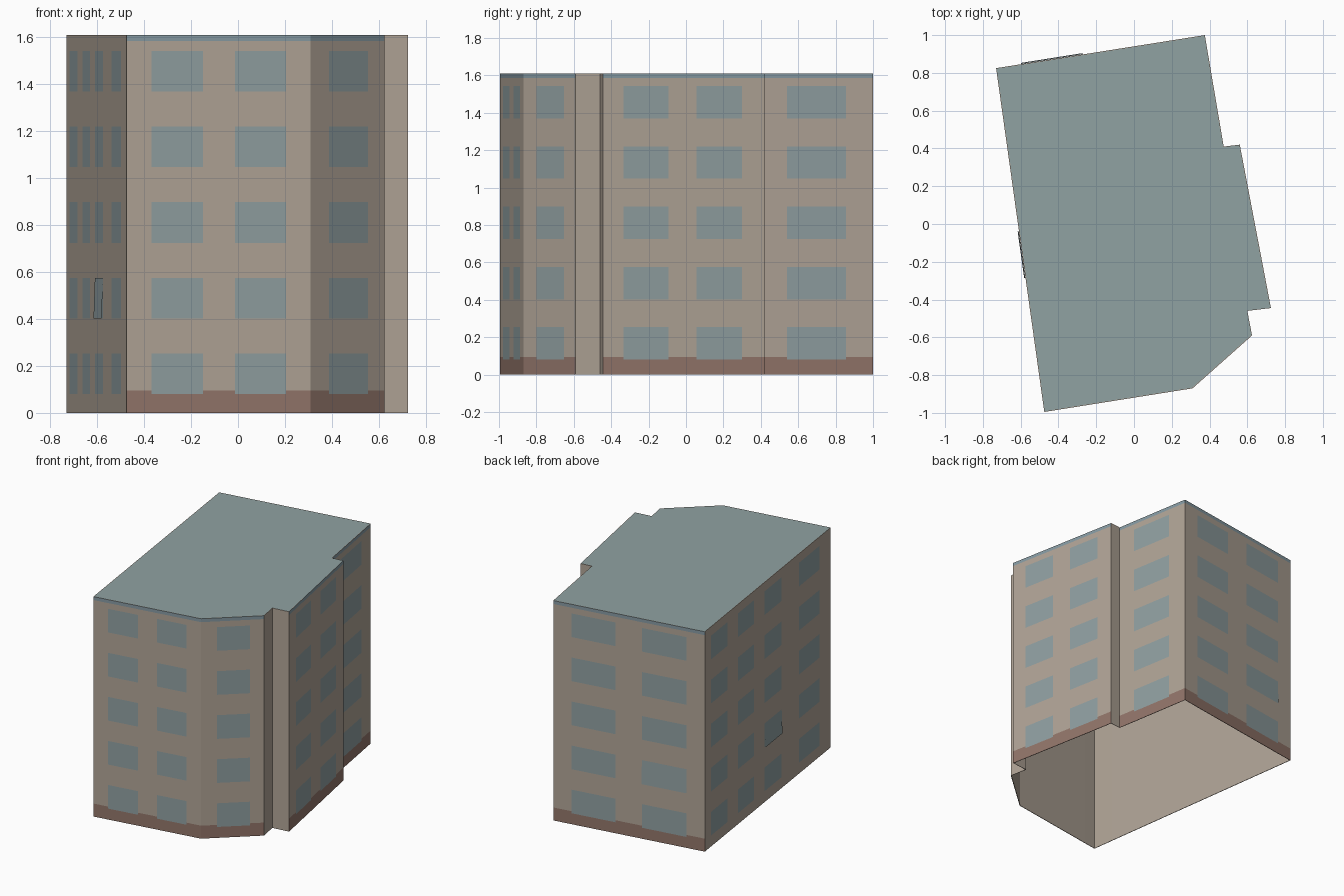
import bpy
import bmesh
from mathutils import Vector

cube = bpy.data.objects.get("Cube")
if cube:
    bpy.data.objects.remove(cube, do_unlink=True)


def material(name, rgb):
    m = bpy.data.materials.new(name)
    m.use_nodes = True
    colour = (*rgb, 1)
    m.diffuse_color = colour
    bsdf = m.node_tree.nodes["Principled BSDF"]
    bsdf.inputs["Base Color"].default_value = colour
    bsdf.inputs["Roughness"].default_value = 0.9
    return m


BASE, WINDOW, TRIM, ROOF, WALL = range(5)
MATS = [material("brown base", (0.29, 0.18, 0.145)),
        material("window grey blue", (0.28, 0.35, 0.36)),
        material("eaves blue", (0.24, 0.325, 0.365)),
        material("roof grey blue", (0.28, 0.36, 0.36)),
        material("beige wall", (0.44, 0.375, 0.31))]

HEIGHT, BASE_TOP, TRIM_BOTTOM = 1.61, 0.095, 1.585
ROWS = [(0.08 + 0.3225 * i, 0.253 + 0.3225 * i) for i in range(5)]

# Walls, counter-clockwise: start corner, window columns along the wall, banded or plain
WALLS = [((-0.475, -0.995), [(0.135, 0.415), (0.59, 0.865)], True),   # front
         ((0.31, -0.87), [(0.25, 0.775)], True),                      # chamfer
         ((0.625, -0.59), [], False),
         ((0.60, -0.46), [], False),
         ((0.725, -0.445), [(0.127, 0.405), (0.578, 0.86)], True),    # right bay
         ((0.56, 0.42), [], False),
         ((0.475, 0.41), [(0.22, 0.755)], True),                      # right rear
         ((0.375, 1.0), [(0.12, 0.41), (0.585, 0.88)], True),         # back
         ((-0.73, 0.825), [(0.05, 0.18), (0.265, 0.39),
                           (0.475, 0.61), (0.75, 0.91)], False)]      # left
CORNERS = [Vector(w[0]) for w in WALLS]


def add_object(name, bm):
    mesh = bpy.data.meshes.new(name)
    bm.to_mesh(mesh)
    bm.free()
    for m in MATS:
        mesh.materials.append(m)
    obj = bpy.data.objects.new(name, mesh)
    bpy.context.collection.objects.link(obj)
    return obj


def inside(value, spans):
    return any(lo < value < hi for lo, hi in spans)


def wall_point(i, t, z, out=0.0):
    a, b = CORNERS[i], CORNERS[(i + 1) % len(CORNERS)]
    d = (b - a).normalized()
    p = a.lerp(b, t) + Vector((d.y, -d.x)) * out
    return (p.x, p.y, z)


def add_face(bm, points, mat):
    f = bm.faces.new([bm.verts.new(p) for p in points])
    f.material_index = mat


# Wall shell, cut along the window, base and eaves lines
bm = bmesh.new()
levels = sorted({0, BASE_TOP, TRIM_BOTTOM, HEIGHT, *[z for r in ROWS for z in r]})
for i, (_, columns, banded) in enumerate(WALLS):
    cuts = sorted({0, 1, *[t for c in columns for t in c]})
    for t0, t1 in zip(cuts, cuts[1:]):
        for z0, z1 in zip(levels, levels[1:]):
            t, z = (t0 + t1) / 2, (z0 + z1) / 2
            mat = WALL
            if inside(t, columns) and inside(z, ROWS):
                mat = WINDOW
            elif banded and z < BASE_TOP:
                mat = BASE
            elif banded and z > TRIM_BOTTOM:
                mat = TRIM
            add_face(bm, [wall_point(i, t0, z0), wall_point(i, t1, z0),
                          wall_point(i, t1, z1), wall_point(i, t0, z1)], mat)
bmesh.ops.remove_doubles(bm, verts=bm.verts, dist=0.0005)
walls = add_object("walls", bm)

# Plain lining inside; the offset clamps to the last slot, the wall colour
lining = walls.modifiers.new("lining", "SOLIDIFY")
lining.thickness = 0.004
lining.offset = -1
lining.material_offset = 10
lining.material_offset_rim = 10

# Flat roof, open below
bm = bmesh.new()
add_face(bm, [(c.x, c.y, HEIGHT) for c in CORNERS], ROOF)
add_object("roof", bm)

# Two panes tilted slightly open at the bottom
for name, i, col in (("back_tilted_pane", 7, 1), ("left_tilted_pane", 8, 2)):
    t0, t1 = WALLS[i][1][col]
    z0, z1 = ROWS[1]
    bm = bmesh.new()
    add_face(bm, [wall_point(i, t0, z0, 0.007), wall_point(i, t1, z0, 0.007),
                  wall_point(i, t1, z1, 0.001), wall_point(i, t0, z1, 0.001)], WINDOW)
    add_object(name, bm)
